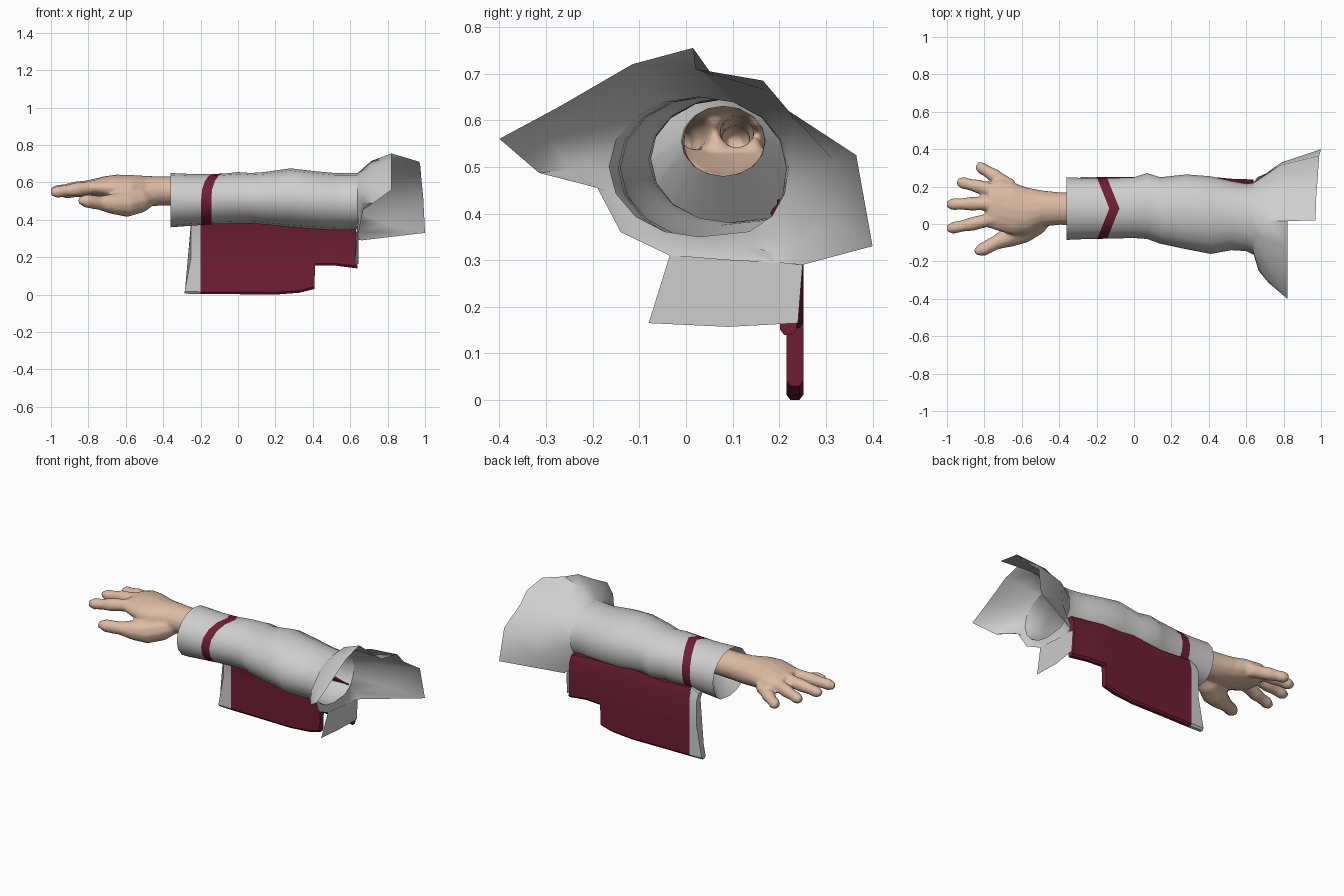
import bpy, bmesh, math
from mathutils import Vector

cube = bpy.data.objects.get("Cube")
if cube:
    bpy.data.objects.remove(cube, do_unlink=True)

SIDES = 16


def material(name, rgb):
    m = bpy.data.materials.new(name)
    m.use_nodes = True
    m.diffuse_color = (*rgb, 1)
    bsdf = next(n for n in m.node_tree.nodes if n.type == 'BSDF_PRINCIPLED')
    bsdf.inputs["Base Color"].default_value = (*rgb, 1)
    bsdf.inputs["Roughness"].default_value = 0.8
    return m


CLOTH = material("pale grey cloth", (0.62, 0.62, 0.62))
CRIMSON = material("dark crimson", (0.16, 0.013, 0.035))
SKIN = material("skin", (0.72, 0.5, 0.37))


def finish(name, bm, mats, angle=50):
    me = bpy.data.meshes.new(name)
    bm.to_mesh(me)
    bm.free()
    for m in mats:
        me.materials.append(m)
    for p in me.polygons:
        p.use_smooth = True
    me.set_sharp_from_angle(angle=math.radians(angle))
    ob = bpy.data.objects.new(name, me)
    bpy.context.collection.objects.link(ob)
    return ob


def loft(bm, rings, caps=False, painted=()):
    """Skin a list of closed rings; spans listed in painted get slot 1."""
    loops = [[bm.verts.new(p) for p in r] for r in rings]
    n = len(loops[0])
    for k, (a, b) in enumerate(zip(loops, loops[1:])):
        for i in range(n):
            j = (i + 1) % n
            f = bm.faces.new((a[i], a[j], b[j], b[i]))
            f.material_index = int(k in painted)
    if caps:
        bm.faces.new(loops[0][::-1])
        bm.faces.new(loops[-1])


def section(x, y0, y1, z0, z1, chevron=0.0, corner=1.0):
    """Oval ring across x; chevron pushes its top along x,
    corner below 1 squares off its lower back quarter."""
    ring = []
    for i in range(SIDES):
        a = 2 * math.pi * i / SIDES
        c, s = math.cos(a), math.sin(a)
        push = chevron * (1 - abs(c)) if s > 0 else 0
        if c > .01 and s < 0:
            c = c ** corner
        ring.append(Vector((x + push, (y0 + y1) / 2 + c * (y1 - y0) / 2,
                            (z0 + z1) / 2 + s * (z1 - z0) / 2)))
    return ring


def tube(bm, path, radii):
    """Closed tapering tube along a path."""
    pts = [Vector(p) for p in path]
    rings = []
    for i, p in enumerate(pts):
        d = (pts[min(i + 1, len(pts) - 1)] - pts[max(i - 1, 0)]).normalized()
        side = d.cross(Vector((0, 0, 1))).normalized()
        up = side.cross(d)
        rings.append([p + radii[i] * (side * math.cos(t) + up * math.sin(t))
                      for t in (2 * math.pi * k / 10 for k in range(10))])
    loft(bm, rings, caps=True)


# Sleeve with a chevron band, squared where the panel hangs from it
sleeve_rings = [section(*row, corner=.6) for row in (
    (-.36, -.085, .25, .36, .65),
    (-.25, -.08, .245, .368, .645),
    (-.197, -.08, .245, .372, .645, .065),
    (-.143, -.078, .245, .376, .647, .065),
    (0, -.075, .25, .38, .655),
    (.07, -.08, .272, .38, .65),
    (.14, -.105, .25, .375, .655),
    (.28, -.135, .265, .36, .675),
    (.41, -.16, .255, .35, .66),
    (.52, -.14, .23, .345, .65),
    (.6, -.145, .215, .345, .65),
    (.64, -.165, .22, .35, .65))]
bm = bmesh.new()
loft(bm, sleeve_rings, painted=(2,))
finish("sleeve", bm, [CLOTH, CRIMSON])

# Lining that closes the cuff around the wrist
bm = bmesh.new()
loft(bm, [section(-.25, -.01, .17, .48, .63), sleeve_rings[0]])
finish("cuff_lining", bm, [CLOTH])

# Flared shoulder, from the sleeve end out to an uneven rim
rim = [Vector(p) for p in (
    (.99, .365, .525), (.98, .22, .62), (.975, .165, .685), (.97, .02, .71),
    (.82, .015, .755), (.82, -.115, .72), (.82, -.27, .63), (.82, -.4, .56),
    (.72, -.315, .487), (.67, -.19, .455), (.65, -.14, .36), (.64, -.035, .31),
    (.64, .09, .3), (.64, .19, .295), (.66, .25, .29), (1, .4, .33))]
middle = []
for a, b in zip(sleeve_rings[-1], rim):
    outward = Vector((0, b.y - .05, b.z - .5)).normalized()
    reach = (b - a).length
    middle.append(a.lerp(b, .5) + outward * reach * .06 - Vector((reach * .08, 0, 0)))
bm = bmesh.new()
loft(bm, [sleeve_rings[-1], middle, rim])
finish("shoulder_flare", bm, [CLOTH])

# Short flap hanging under the shoulder
bm = bmesh.new()
bm.faces.new([bm.verts.new(p) for p in (
    (.64, -.035, .31), (.625, -.08, .165), (.63, .09, .157),
    (.645, .24, .165), (.645, .25, .29), (.63, .09, .35))])
finish("under_flap", bm, [CLOTH])

# Hanging panel: upright columns from hem to sleeve, with a pale front border
columns = [  # x at hem, x above, hem height, top height, shift along y
    (-.285, -.25, .005, .4, 0), (-.2, -.2, .003, .425, 0),
    (0, 0, .002, .41, 0), (.2, .2, 0, .43, 0), (.33, .33, .01, .42, 0),
    (.408, .408, .03, .42, 0), (.412, .412, .155, .42, 0),
    (.52, .52, .155, .41, -.01), (.638, .63, .14, .4, -.014)]
rings = []
for hem_x, x, hem, top, dy in columns:
    front, back = .215 + dy, .252 + dy
    rings.append([(hem_x, front + .009, hem), (hem_x, front, hem + .012),
                  (x, front, .2), (x, front, .36), (x, front - .02, top),
                  (x, back - .018, top), (x, back, .36), (x, back, .2),
                  (hem_x, back, hem + .012), (hem_x, back - .009, hem)])
bm = bmesh.new()
loft(bm, rings, caps=True)
bmesh.ops.recalc_face_normals(bm, faces=bm.faces[:])
for f in bm.faces:
    f.material_index = int(f.calc_center_median().x < -.205)
finish("hanging_panel", bm, [CRIMSON, CLOTH], 35)

# Hand: wrist and palm, then fingers, fused into one skin
bm = bmesh.new()
loft(bm, [
    section(-.24, -.01, .17, .48, .63),
    section(-.4, -.005, .17, .475, .632),
    section(-.49, -.015, .18, .472, .635),
    section(-.57, -.055, .195, .475, .64),
    section(-.65, -.06, .225, .49, .642),
    section(-.72, -.04, .24, .51, .632),
    section(-.78, -.02, .215, .53, .615)], caps=True)
fingers = [
    ((-.66, .2), (-.75, .26), (-.84, .315), .525),
    ((-.72, .17), (-.83, .2), (-.945, .227), .555),
    ((-.74, .11), (-.87, .108), (-1, .105), .565),
    ((-.73, .035), (-.865, 0), (-1, -.027), .56),
]
for base, knuckle, tip, z in fingers:
    path = []
    for t in (0, .28, .5, .7, .88, 1):
        p, q, s = (base, knuckle, t * 2) if t < .5 else (knuckle, tip, t * 2 - 1)
        path.append((p[0] + (q[0] - p[0]) * s, p[1] + (q[1] - p[1]) * s,
                     z + .02 - .035 * t))
    tube(bm, path, (.042, .036, .038, .031, .033, .018))
# Thumb with its fleshy base
tube(bm, [(-.43, .06, .53), (-.52, .01, .505), (-.6, -.035, .485),
          (-.67, -.07, .485), (-.74, -.1, .49), (-.81, -.137, .5),
          (-.85, -.152, .505)],
     (.03, .068, .072, .056, .038, .037, .018))
bmesh.ops.recalc_face_normals(bm, faces=bm.faces[:])
hand = finish("hand", bm, [SKIN], 180)
fuse = hand.modifiers.new("fuse", 'REMESH')
fuse.mode = 'VOXEL'
fuse.voxel_size = .01
fuse.use_smooth_shade = True
relax = hand.modifiers.new("relax", 'SMOOTH')
relax.factor = .5
relax.iterations = 3

# Bake the fused skin and cut the wrist open inside the cuff
bm = bmesh.new()
bm.from_object(hand, bpy.context.evaluated_depsgraph_get())
bmesh.ops.bisect_plane(bm, geom=bm.verts[:] + bm.edges[:] + bm.faces[:],
                       plane_co=(-.26, 0, 0), plane_no=(1, 0, 0), clear_outer=True)
hand.modifiers.clear()
bm.to_mesh(hand.data)
bm.free()
